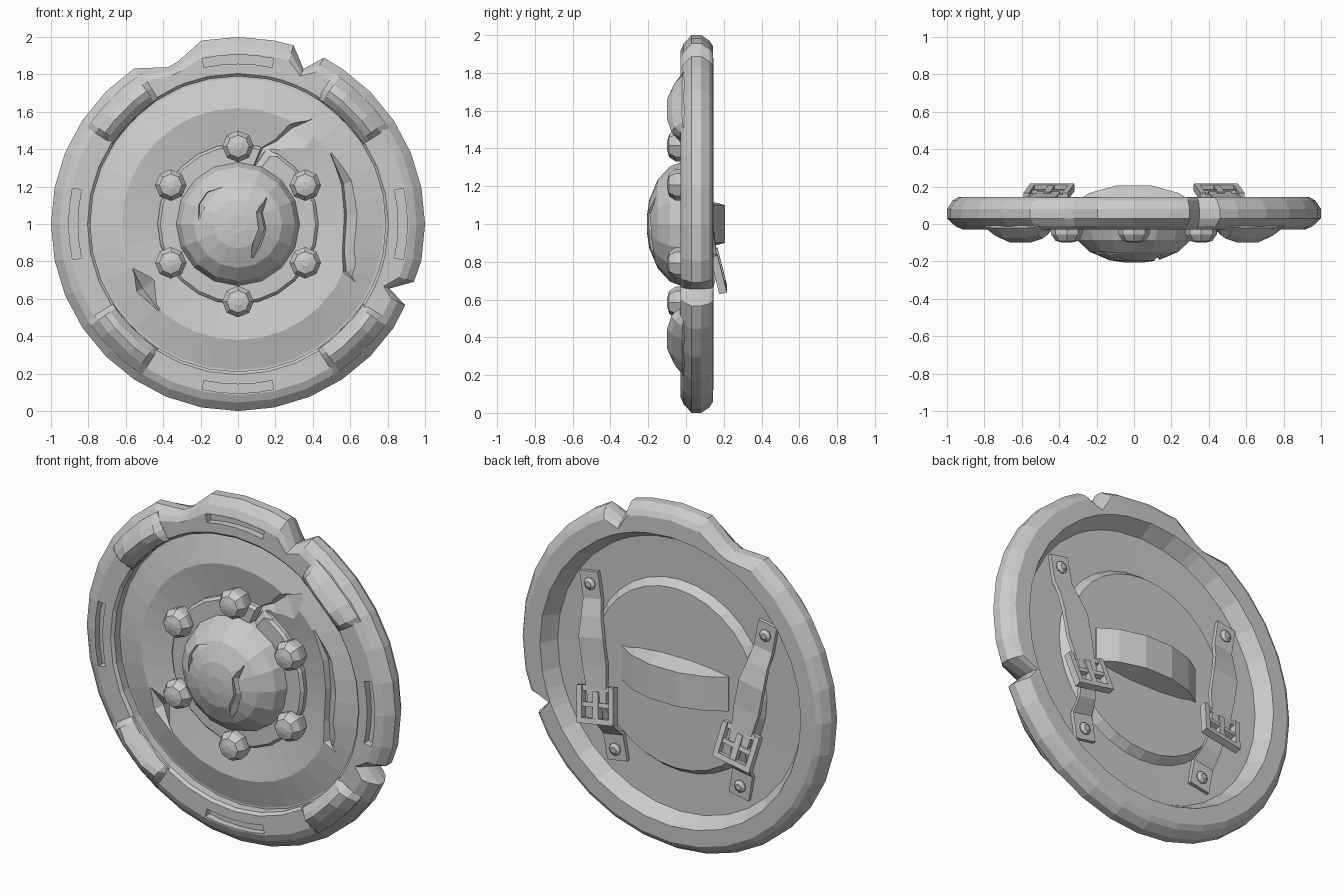
import bpy, bmesh
from math import sin, cos, pi, radians, hypot
from mathutils import Matrix, Vector

if "Cube" in bpy.data.objects:
    bpy.data.objects.remove(bpy.data.objects["Cube"])

CZ = 1.0


def loft(name, sections, closed=False, hidden=False):
    """Skin a row of equal cross-sections; cap the ends unless it closes on itself."""
    bm = bmesh.new()
    rows = [[bm.verts.new(p) for p in s] for s in sections]
    n = len(rows[0])
    pairs = list(zip(rows, rows[1:])) + ([(rows[-1], rows[0])] if closed else [])
    for a, b in pairs:
        for i in range(n):
            j = (i + 1) % n
            bm.faces.new((a[i], a[j], b[j], b[i]))
    if not closed:
        bm.faces.new(rows[0])
        bm.faces.new(rows[-1])
    bmesh.ops.recalc_face_normals(bm, faces=bm.faces)
    me = bpy.data.meshes.new(name)
    bm.to_mesh(me)
    bm.free()
    ob = bpy.data.objects.new(name, me)
    bpy.context.collection.objects.link(ob)
    if hidden:
        ob.hide_render = True
        ob.hide_viewport = True
        ob.display_type = 'WIRE'
    return ob


def polar(r, a, y):
    return (r * cos(a), y, CZ + r * sin(a))


def turned(name, profile, sides, cx=0, cz=0, closed=False):
    """Turn an (r, y) profile round the y axis."""
    secs = [[(cx + r * cos(2 * pi * i / sides), y, CZ + cz + r * sin(2 * pi * i / sides))
             for i in range(sides)] for r, y in profile]
    return loft(name, secs, closed)


def cut(ob, cutter):
    m = ob.modifiers.new('cut', 'BOOLEAN')
    m.object = cutter
    m.operation = 'DIFFERENCE'
    m.solver = 'EXACT'


def prism(name, outline, y0, y1):
    return loft(name, [[(x, y, z) for x, z in outline] for y in (y0, y1)], hidden=True)


def gash(name, pts, skew=0.0, lip=0.04):
    """V-shaped battle scar cutter along (x, z, half width, bottom y) points."""
    secs = []
    for i, (x, z, w, d) in enumerate(pts):
        a, b = pts[max(i - 1, 0)], pts[min(i + 1, len(pts) - 1)]
        dx, dz = b[0] - a[0], b[1] - a[1]
        l = hypot(dx, dz)
        nx, nz = -dz / l, dx / l
        secs.append([(x + nx * w * k, y, z + nz * w * k) for k, y in
                     ((-1, -0.4), (-1, d - lip), (skew, d), (1, d - lip), (1, -0.4))])
    return loft(name, secs, hidden=True)


# Rim: bevelled section swept round, its outer radius dipping at the battle notches
RIM = [(.79, .04), (.79, -.015), (.805, -.03), (.915, -.03), (.955, -.012), (1, .03),
       (1, .08), (.97, .125), (.94, .143), (.845, .145), (.785, .04)]
radius = {i * 11.25: 1.0 for i in range(32)}
for a in (67.5, 112.5, 337.5):
    del radius[a]
radius.update({62.7: 1, 67.1: .90, 72.7: 1, 110.5: .925, 114: .918, 334.1: .994, 336.9: .88, 341.8: .99})
rim = loft('rim', [[polar(r if r < .81 or y > .144 and r < .85 else .805 + (r - .805) * (R - .805) / .195,
                          radians(a), y) for r, y in RIM] for a, R in sorted(radius.items())], closed=True)

# Slots in the rim
for k in range(4):
    angs = [k * pi / 2 + radians(d) for d in (-12.2, -6, 0, 6, 12.2)]
    outline = [(r * cos(a), CZ + r * sin(a)) for r, seq in ((.905, angs), (.857, angs[::-1])) for a in seq]
    cut(rim, prism(f'slot_cutter_{k}', outline, -.2, .01))

# Raised clamps on the rim diagonals
for k in range(4):
    mid = radians(45 + 90 * k)
    secs = []
    for d, h in ((-12.5, .1), (-10.5, .7), (-5, 1), (5, 1), (10.5, .7), (12.5, .1)):
        a = mid + radians(d)
        secs.append([polar(r, a, y) for r, y in
                     ((.79, .02), (.795, -.025 - .01 * h), (.83, -.025 - .055 * h), (.862, -.025 - .075 * h),
                      (.905, -.025 - .05 * h), (.955, -.012 - .01 * h), (.955, .02))])
    loft(f'rim_clamp_{k}', secs)

# Dished plate
plate = turned('plate', [(.525, .095), (.56, .05), (.81, .055), (.81, .035), (.78, .035), (.62, -.01),
                         (.43, .025), (.25, .03)], 32)
ring = turned('boss_ring', [(.28, .05), (.43, .05), (.43, 0), (.415, -.015), (.28, -.015)], 24, closed=True)
boss = turned('boss', [(.33, .04), (.33, -.02), (.305, -.085), (.235, -.15), (.13, -.194), (.05, -.206)], 16)

# Battle scars
scar_a = gash('scar_top', [(.10, 1.30, .02, .03), (.15, 1.39, .035, .04), (.22, 1.41, .05, .045),
                           (.32, 1.47, .075, .045), (.45, 1.575, .012, .005)], .7)
scar_b = gash('scar_right', [(.50, 1.38, .01, .01), (.585, 1.22, .035, .03), (.605, 1.05, .04, .03),
                             (.59, .86, .035, .03), (.61, .76, .055, .025), (.65, .67, .008, .01)], -.6)
scar_c = gash('scar_left', [(-.56, .76, .008, .015), (-.49, .67, .06, .04), (-.42, .54, .01, .015)], -.4)
for s in (scar_a, scar_b, scar_c):
    cut(plate, s)
cut(ring, scar_a)
cut(boss, gash('crack_long', [(.15, 1.14, .006, -.15), (.115, 1.06, .016, -.155), (.13, .97, .02, -.145),
                              (.10, .89, .022, -.14), (.075, .82, .008, -.15)], .6, .03))
cut(boss, gash('crack_short', [(-.205, 1.01, .006, -.15), (-.195, 1.10, .018, -.13), (-.155, 1.16, .018, -.13),
                               (-.08, 1.195, .006, -.15)], .6, .03))

# Bolts around the boss
for k in range(6):
    a = radians(30 + 60 * k)
    turned(f'bolt_{k}', [(.075, .02), (.084, -.03), (.084, -.055), (.06, -.09), (.02, -.1)], 8,
           .415 * cos(a), .415 * sin(a))

# Hand grip on the back
loft('hand_grip', [[(x, .05, CZ - w), (x, y, CZ - .1), (x, y, CZ + .1), (x, .05, CZ + w)]
                   for x, y, w in ((-.345, .10, .1), (-.24, .165, .125), (-.09, .207, .14),
                                   (.09, .207, .14), (.24, .165, .125), (.345, .10, .1))])


# Straps and buckles
def strap_part(name, path, tilt):
    """Ribbon along (t, y, half width) points, t measured up from the strap's foot."""
    return loft(name, [[tilt @ Vector((dx, y + dy, t)) for dx, dy in
                        ((-w, -.012), (w, -.012), (w, .012), (-w, .012))] for t, y, w in path])


def bar(name, tilt, x0, x1, z0, z1, y0, y1):
    return loft(name, [[tilt @ Vector(p) for p in ((x0, y0, z), (x1, y0, z), (x1, y1, z), (x0, y1, z))]
                       for z in (z0, z1)])


for side, sx in (('right', 1), ('left', -1)):
    tilt = Matrix.Translation((.402 * sx, 0, .455)) @ Matrix.Rotation(radians(10 * sx), 4, 'Y')
    strap_part(f'strap_lower_{side}', [(-.05, .062, .065), (.10, .064, .065), (.17, .12, .055),
                                       (.32, .16, .045)], tilt)
    strap_part(f'strap_upper_{side}', [(.29, .165, .06), (.38, .15, .065), (.52, .135, .08), (.67, .13, .08),
                                       (.78, .10, .065), (.87, .066, .06), (1.025, .062, .06)], tilt)
    # square buckle with its tongue, lower edge standing away from the shield
    bt = tilt @ Matrix.Translation((0, .178, .295)) @ Matrix.Rotation(radians(14), 4, 'X')
    for n, (x0, x1, z0, z1, y1) in enumerate(((-.12, -.09, -.095, .11, .016), (.09, .12, -.095, .11, .016),
                                              (-.09, .09, -.095, -.065, .016), (-.09, .09, .08, .11, .005),
                                              (-.09, .09, -.005, .02, .008), (-.018, .018, -.07, .08, .012))):
        bar(f'buckle_{side}_{n}', bt, x0, x1, z0, z1, -.025, y1)
    for n, t in enumerate((.015, .955)):
        c = tilt @ Vector((0, 0, t))
        turned(f'strap_rivet_{side}_{n}', [(.036, .06), (.036, .082), (.018, .095)], 8, c.x, c.z - CZ)
